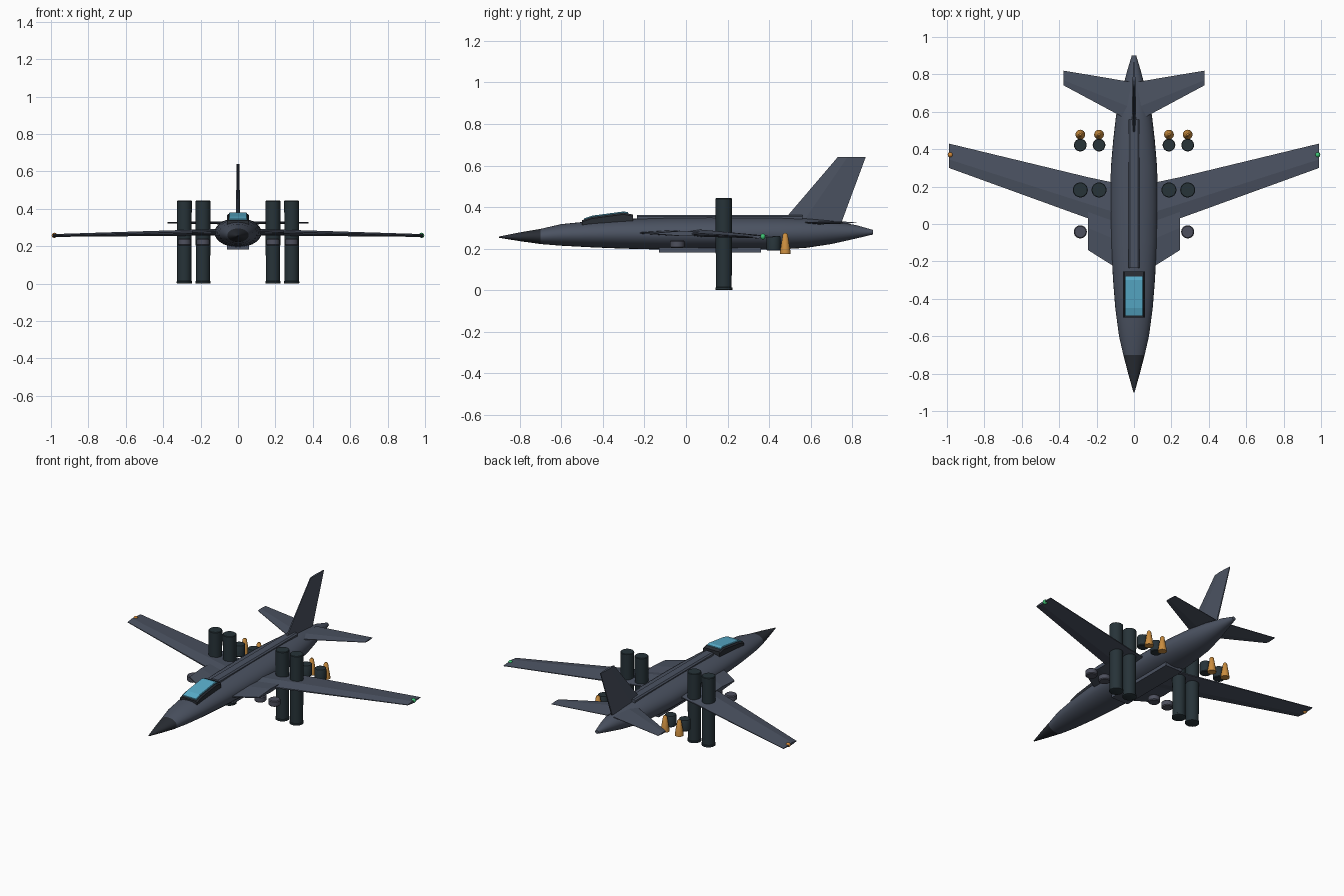
import bpy, bmesh, math
from mathutils import Vector

cube = bpy.data.objects.get("Cube")
if cube:
    bpy.data.objects.remove(cube, do_unlink=True)


def material(name, r, g, b):
    m = bpy.data.materials.new(name)
    m.use_nodes = True
    m.diffuse_color = (r, g, b, 1)
    m.node_tree.nodes["Principled BSDF"].inputs["Base Color"].default_value = (r, g, b, 1)
    return m


GREY = material("slate grey", .07, .085, .12)
POD = material("pod grey", .075, .08, .11)
DARK = material("dark grey", .022, .026, .034)
TEAL = material("dark teal", .02, .033, .04)
GLASS = material("glass blue", .1, .42, .6)
GOLD = material("flame gold", .6, .27, .05)
ORANGE = material("light orange", .65, .25, .04)
GREEN = material("light green", .05, .55, .18)


def loft(name, rings, mats, smooth=True):
    """Skin matching rings of points and cap both ends."""
    bm = bmesh.new()
    vs = [[bm.verts.new(p) for p in ring] for ring in rings]
    n = len(vs[0])
    for a, b in zip(vs, vs[1:]):
        for i in range(n):
            j = (i + 1) % n
            bm.faces.new((a[i], a[j], b[j], b[i]))
    bm.faces.new(vs[0])
    bm.faces.new(vs[-1])
    bmesh.ops.recalc_face_normals(bm, faces=bm.faces)
    me = bpy.data.meshes.new(name)
    bm.to_mesh(me)
    bm.free()
    ob = bpy.data.objects.new(name, me)
    bpy.context.collection.objects.link(ob)
    for m in mats:
        me.materials.append(m)
    if smooth:
        bpy.ops.object.select_all(action="DESELECT")
        ob.select_set(True)
        bpy.context.view_layer.objects.active = ob
        bpy.ops.object.shade_smooth_by_angle(angle=math.radians(35))
    return ob


def circle(x, y, z, r, n=24):
    return [(x + r * math.cos(math.tau * i / n), y + r * math.sin(math.tau * i / n), z)
            for i in range(n)]


def turned(name, x, y, profile, mat):
    """Upright turned part from (radius, height) steps."""
    return loft(name, [circle(x, y, z, r) for r, z in profile], [mat])


def section(y, rx, top, bottom, n=28):
    c, h = (top + bottom) / 2, (top - bottom) / 2
    return [(rx * math.cos(math.tau * i / n), y, c + h * math.sin(math.tau * i / n))
            for i in range(n)]


def rect(y, w, z0, z1, bevel=.008):
    return [(-w, y, z0), (w, y, z0), (w, y, z1 - bevel), (w - bevel, y, z1),
            (bevel - w, y, z1), (-w, y, z1 - bevel)]


def foil(side, x, front, back, z, t):
    """Thin wing section, thickest ahead of mid chord."""
    c = back - front
    shape = [(0, .12), (.35, .5), (1, .1), (1, -.1), (.35, -.5), (0, -.12)]
    return [(side * x, front + u * c, z + v * t) for u, v in shape]


# Fuselage, with a dark nose
body = loft("fuselage", [section(*s) for s in (
    (-.9, .003, .258, .252), (-.8, .031, .278, .236), (-.7, .057, .295, .222),
    (-.6, .08, .318, .214), (-.45, .1, .333, .206), (-.3, .112, .343, .2),
    (-.1, .123, .349, .195), (.1, .126, .351, .194), (.3, .124, .351, .194),
    (.45, .111, .35, .196), (.58, .096, .345, .204), (.7, .068, .334, .222),
    (.82, .036, .313, .249), (.9, .012, .29, .268))], [GREY, DARK])
for p in body.data.polygons:
    p.material_index = int(p.center.y < -.7)

# Dorsal spine and belly fairing
loft("spine", [rect(-.235, .03, .32, .362), rect(.56, .03, .31, .362)], [GREY], False)
loft("belly_fairing", [rect(-.13, .06, .182, .24), rect(.36, .06, .182, .24)], [GREY], False)

# Canopy frame and glass, rising to the rear
loft("canopy_frame", [rect(-.5, .06, .29, .337), rect(-.45, .06, .29, .353),
                      rect(-.3, .06, .29, .373), rect(-.255, .06, .3, .364)], [DARK], False)
loft("canopy_glass", [rect(-.49, .049, .325, .346, .003), rect(-.45, .049, .34, .359, .003),
                      rect(-.3, .049, .35, .379, .003), rect(-.28, .049, .35, .375, .003)],
     [GLASS], False)

# Fin
loft("fin", [[(t * s, y, z) for t, y in ((.004, f), (.012, f + .35 * (b - f)), (.004, b),
                                         (-.004, b), (-.012, f + .35 * (b - f)), (-.004, f))]
             for f, b, z, s in ((.465, .75, .33, 1), (.73, .865, .64, .6))], [GREY], False)

for side, label in ((1, "left"), (-1, "right")):
    # Wing, root extension and tailplane
    loft(label + "_wing", [foil(side, .08, -.03, .215, .275, .035),
                           foil(side, .245, .03, .25, .272, .032),
                           foil(side, .99, .3, .43, .257, .015)], [GREY], False)
    loft(label + "_wing_root", [foil(side, .07, -.25, .19, .276, .026),
                                foil(side, .245, -.14, .2, .273, .024)], [GREY], False)
    loft(label + "_tailplane", [foil(side, .02, .55, .76, .325, .018),
                                foil(side, .378, .742, .82, .325, .009)], [GREY], False)
    # Wing tip light
    turned(label + "_tip_light", side * .982, .37,
           [(.014 * math.sin(a), .258 - .014 * math.cos(a))
            for a in (.1, .5, 1, 1.57, 2.1, 2.6, 3.04)], GREEN if side > 0 else ORANGE)
    # Paired engines: intake, upright barrel, nozzle and flame
    for x, place in ((.187, "inner"), (.287, "outer")):
        name, px = label + "_" + place, side * x
        turned(name + "_engine", px, .182, [(.037, 0), (.041, .002), (.041, .012),
                                            (.038, .014), (.04, .44), (.037, .443)], TEAL)
        turned(name + "_intake", px, -.042, [(.03, .203), (.035, .208), (.035, .235),
                                             (.03, .24)], POD)
        turned(name + "_nozzle", px, .422, [(.03, .19), (.034, .194), (.034, .255),
                                            (.031, .26)], TEAL)
        turned(name + "_flame", px, .478, [(.026, .175), (.026, .18), (.012, .268),
                                           (.006, .275)], GOLD)
